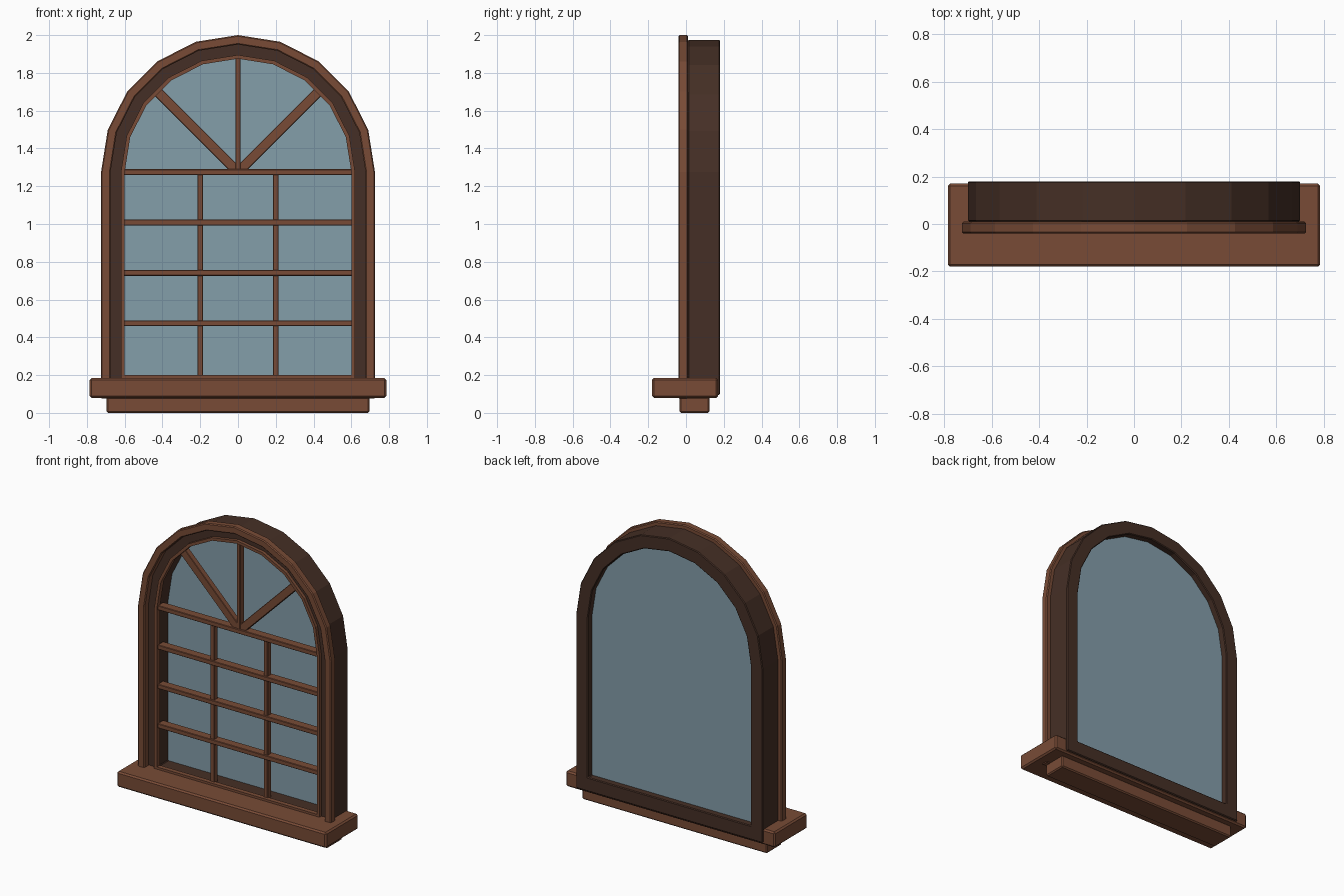
import bpy, bmesh, math
from mathutils import Matrix

if "Cube" in bpy.data.objects:
    bpy.data.objects.remove(bpy.data.objects["Cube"])

SPRING = 1.275   # height where the arch starts
SEGMENTS = 10    # flat facets around the arch


def material(name, rgb):
    m = bpy.data.materials.new(name)
    m.diffuse_color = (*rgb, 1)
    m.use_nodes = True
    m.node_tree.nodes["Principled BSDF"].inputs["Base Color"].default_value = m.diffuse_color
    return m


wood = material("warm brown wood", (0.188, 0.0705, 0.0368))
dark = material("dark brown wood", (0.060, 0.0285, 0.0188))
pane = material("blue grey glass", (0.231, 0.342, 0.402))


def finish(name, bm, mat, bevel=0):
    bmesh.ops.recalc_face_normals(bm, faces=bm.faces)
    mesh = bpy.data.meshes.new(name)
    bm.to_mesh(mesh)
    bm.free()
    mesh.materials.append(mat)
    ob = bpy.data.objects.new(name, mesh)
    bpy.context.collection.objects.link(ob)
    if bevel:
        mod = ob.modifiers.new("edge bevel", 'BEVEL')
        mod.width = bevel
        mod.segments = 1
        mod.limit_method = 'ANGLE'
        mod.angle_limit = math.radians(50)
    return ob


def arch(r, bottom):
    """Outline of an arched opening, anticlockwise from the lower right."""
    steps = [math.pi * i / SEGMENTS for i in range(SEGMENTS + 1)]
    curve = [(r * math.cos(a), SPRING + r * math.sin(a)) for a in steps]
    return [(r, bottom)] + curve + [(-r, bottom)]


def arch_ring(name, r_out, bottom_out, r_in, bottom_in, y0, y1, mat, bevel=0):
    bm = bmesh.new()
    outer, inner = arch(r_out, bottom_out), arch(r_in, bottom_in)
    loops = [[bm.verts.new((x, y, z)) for x, z in pts]
             for pts, y in ((outer, y0), (inner, y0), (inner, y1), (outer, y1))]
    n = len(outer)
    for a, b in zip(loops, loops[1:] + loops[:1]):
        for i in range(n):
            j = (i + 1) % n
            bm.faces.new((a[i], a[j], b[j], b[i]))
    return finish(name, bm, mat, bevel)


def arch_plate(name, r, bottom, y0, y1, mat):
    bm = bmesh.new()
    face = bm.faces.new([bm.verts.new((x, y0, z)) for x, z in arch(r, bottom)])
    new = bmesh.ops.extrude_face_region(bm, geom=[face])["geom"]
    verts = [v for v in new if isinstance(v, bmesh.types.BMVert)]
    bmesh.ops.translate(bm, verts=verts, vec=(0, y1 - y0, 0))
    return finish(name, bm, mat)


def box(name, x, y, z, mat, bevel=0, tilt=0):
    """Box from (min, max) ranges, turned about the y axis by tilt."""
    bm = bmesh.new()
    bmesh.ops.create_cube(bm, size=1)
    size = [r[1] - r[0] for r in (x, y, z)]
    mid = [(r[0] + r[1]) / 2 for r in (x, y, z)]
    bm.transform(Matrix.Translation(mid) @ Matrix.Rotation(tilt, 4, 'Y')
                 @ Matrix.Diagonal((*size, 1)))
    return finish(name, bm, mat, bevel)


# Arched frame, front trim, inner bead and glass
arch_ring("main_frame", 0.70, 0.095, 0.61, 0.19, 0.01, 0.18, dark, 0.005)
arch_ring("front_trim", 0.725, 0.075, 0.675, 0.13, -0.04, 0.01, wood, 0.006)
arch_ring("inner_bead", 0.62, 0.175, 0.60, 0.20, -0.012, 0.02, wood)
arch_plate("glass", 0.615, 0.185, 0.122, 0.135, pane)

# Sill and the apron below it
box("sill", (-0.785, 0.785), (-0.18, 0.17), (0.08, 0.185), wood, 0.01)
box("apron", (-0.695, 0.695), (-0.035, 0.125), (0, 0.085), wood, 0.008)

# Horizontal glazing bars
for i in range(4):
    z = SPRING - 0.267 * i
    box(f"horizontal_bar_{i + 1}", (-0.605, 0.605), (0.0, 0.06),
        (z - 0.015, z + 0.015), wood, 0.003)

# Vertical glazing bars
for side, x in (("left", -0.2), ("right", 0.2)):
    box(f"vertical_bar_{side}", (x - 0.015, x + 0.015), (0.01, 0.05),
        (0.19, SPRING), wood, 0.003)

# Fan bars in the arch
box("fan_bar_centre", (-0.0125, 0.0125), (0.005, 0.05), (1.26, 1.88), wood, 0.003)
for side, s in (("left", -1), ("right", 1)):
    reach = 0.305 * math.sin(math.pi / 4)
    cx, cz = s * reach, SPRING + reach
    box(f"fan_bar_{side}", (cx - 0.026, cx + 0.026), (0.01, 0.05),
        (cz - 0.295, cz + 0.295), wood, 0.003, tilt=s * math.pi / 4)
